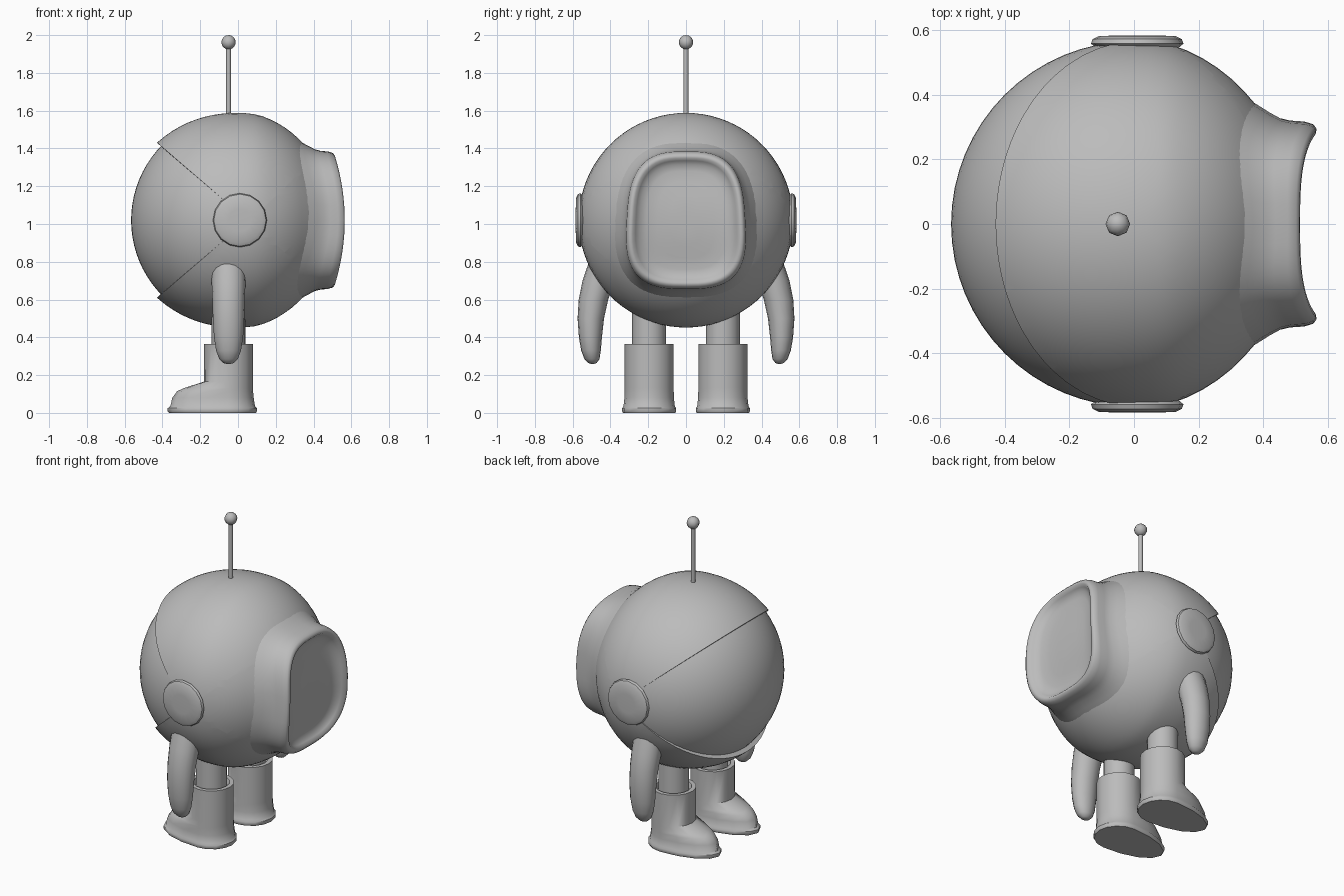
import bpy, bmesh, math
from mathutils import Vector

if "Cube" in bpy.data.objects:
    bpy.data.objects.remove(bpy.data.objects["Cube"])

C = Vector((0, 0, 1.02))          # centre of the round body
grey = bpy.data.materials.new("plain grey")
grey.diffuse_color = (0.5, 0.5, 0.5, 1)
grey.use_nodes = True
grey.node_tree.nodes["Principled BSDF"].inputs["Base Color"].default_value = grey.diffuse_color


def finish(bm, name, angle=40):
    bmesh.ops.recalc_face_normals(bm, faces=bm.faces)
    me = bpy.data.meshes.new(name)
    bm.to_mesh(me)
    bm.free()
    ob = bpy.data.objects.new(name, me)
    bpy.context.collection.objects.link(ob)
    me.materials.append(grey)
    bpy.ops.object.select_all(action='DESELECT')
    ob.select_set(True)
    bpy.context.view_layer.objects.active = ob
    bpy.ops.object.shade_smooth_by_angle(angle=math.radians(angle))
    return ob


def loft(name, rings, cap_start=True, cap_end=True, angle=40):
    """Skin a list of closed point rings."""
    bm = bmesh.new()
    rows = [[bm.verts.new(p) for p in r] for r in rings]
    n = len(rows[0])
    for a, b in zip(rows, rows[1:]):
        for i in range(n):
            j = (i + 1) % n
            bm.faces.new((a[i], a[j], b[j], b[i]))
    if cap_start:
        bm.faces.new(rows[0])
    if cap_end:
        bm.faces.new(rows[-1])
    return finish(bm, name, angle)


def circle(n):
    return [(math.cos(2 * math.pi * i / n), math.sin(2 * math.pi * i / n)) for i in range(n)]


def body_sphere(r):
    bm = bmesh.new()
    bmesh.ops.create_uvsphere(bm, u_segments=64, v_segments=40, radius=r)
    return bm


# --- Visor: front part of the inner ball
bm = body_sphere(0.566)
bmesh.ops.bisect_plane(bm, geom=bm.verts[:] + bm.edges[:] + bm.faces[:],
                       plane_co=(0.08, 0, 0), plane_no=(1, 0, 0), clear_outer=True)
bmesh.ops.translate(bm, verts=bm.verts, vec=C)
finish(bm, "visor")

# --- Helmet shell: ball with a wedge cut out at the face and an opening at the back
HY, HZ, SL, X0 = 0.30, 0.35, 0.854, 0.05
bm = body_sphere(0.568)
for s in (1, -1):
    bmesh.ops.bisect_plane(bm, geom=bm.verts[:] + bm.edges[:] + bm.faces[:],
                           plane_co=(X0, 0, 0), plane_no=(SL, 0, s))


def in_wedge(p):
    return abs(p.z) < SL * (X0 - p.x)


bmesh.ops.delete(bm, geom=[f for f in bm.faces if in_wedge(f.calc_center_median())], context='FACES')
lip = [e for e in bm.edges if e.is_boundary]
for v in bm.verts:                # flare the lip, draw in the back
    t = max(0, -v.co.x / 0.43)
    u = min(1, max(0, (v.co.x - 0.1) / 0.3))
    v.co = v.co.normalized() * (0.568 + 0.027 * t ** 1.5 - 0.04 * u ** 1.2)
new = bmesh.ops.extrude_edge_only(bm, edges=lip)["geom"]
for v in new:
    if isinstance(v, bmesh.types.BMVert):
        v.co = v.co.normalized() * 0.555


def in_opening(p):
    return p.x > 0 and abs(p.y / (HY + .02)) ** 3 + abs(p.z / (HZ + .02)) ** 3 < 1


bmesh.ops.delete(bm, geom=[f for f in bm.faces if in_opening(f.calc_center_median())], context='FACES')
bmesh.ops.translate(bm, verts=bm.verts, vec=C)
finish(bm, "helmet_shell")


# --- Back frame: raised rounded rim with a sunken panel
def frame_ring(d, t, drop):
    pts = []
    for c, s in circle(64):
        y = (HY + d) * math.copysign(abs(c) ** (2 / 3), c)
        z = (HZ + d) * math.copysign(abs(s) ** (2 / 3), s)
        y *= 1 - 0.06 * z / HZ
        base = math.sqrt(max(0.01, 0.531 ** 2 - y * y - z * z))
        rim = 0.565 - 0.055 * (z / 0.35) ** 2
        pts.append((base + (rim - base) * t - drop, y, C.z + z))
    return pts


loft("back_frame", [frame_ring(*r) for r in (
    (.075, 0, .004), (.045, .1, 0), (.025, .25, 0), (.017, .45, 0), (.014, .75, 0), (.006, .94, 0),
    (-.006, 1, 0), (-.02, .98, 0), (-.035, 1, .022), (-.055, 1, .042), (-.09, 1, .055),
    (-.15, 1, .06), (-.22, 1, .06), (-.28, 1, .06))], cap_start=False, angle=60)

for side, s in (("left", -1), ("right", 1)):
    # --- Ear discs
    prof = ((.10, .53), (.125, .543), (.143, .558), (.138, .572), (.12, .581), (.06, .584))
    loft(side + "_ear_disc", [[(.01 + r * c, s * y, C.z + r * k) for c, k in circle(16)]
                              for r, y in prof])

    # --- Arms: tapered, curving outwards (z, y centre, y radius, x radius)
    arm = ((.84, .425, .075, .092), (.7, .463, .085, .09), (.6, .49, .078, .086),
           (.5, .504, .070, .083), (.4, .506, .061, .077), (.33, .503, .052, .066),
           (.285, .498, .040, .049), (.264, .495, .022, .027), (.259, .495, .008, .01))
    loft(side + "_arm", [[(-.05 + rx * c, s * (yc + ry * k), z) for c, k in circle(16)]
                         for z, yc, ry, rx in arm], angle=60)

    # --- Legs
    loft(side + "_leg", [[(-.05 + .09 * c, s * .195 + .09 * k, z) for c, k in circle(16)]
                         for z in (.33, .57)])

    # --- Boots with a toe pointing to the face side (z, toe, heel, half width)
    boot = ((0, .315, .145, .138), (.008, .322, .15, .143), (.025, .322, .15, .143),
            (.035, .308, .14, .136), (.08, .298, .133, .131), (.115, .272, .13, .13),
            (.132, .235, .13, .13), (.165, .131, .13, .13), (.365, .13, .13, .13),
            (.365, .105, .105, .105), (.335, .095, .095, .095))
    rings = []
    for z, f, b, w in boot:
        rings.append([(-.05 + (b if c > 0 else f) * c, s * .195 + w * k, z)
                      for c, k in circle(16)])
    loft(side + "_boot", rings)

# --- Antenna rod and ball
loft("antenna_rod", [[(-.05 + .013 * c, .013 * k, z) for c, k in circle(10)] for z in (1.54, 1.95)])
bm = bmesh.new()
bmesh.ops.create_uvsphere(bm, u_segments=8, v_segments=8, radius=.038)
bmesh.ops.translate(bm, verts=bm.verts, vec=(-.05, 0, 1.962))
finish(bm, "antenna_ball", 60)
